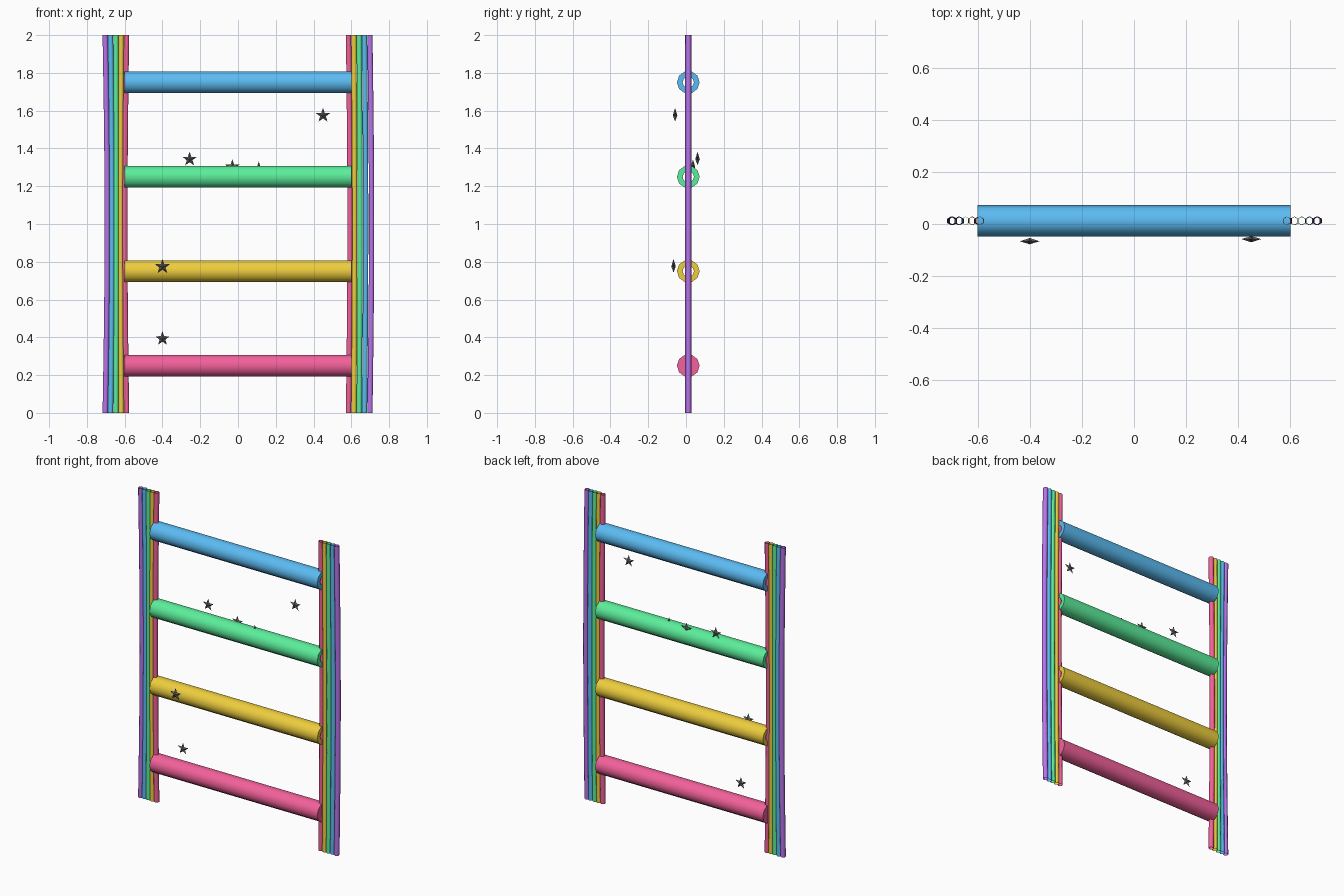
import bpy, bmesh, math
from mathutils import Vector

if "Cube" in bpy.data.objects:
    bpy.data.objects.remove(bpy.data.objects["Cube"])

CY = 0.012  # depth of the ladder's centre plane


def material(name, srgb):
    m = bpy.data.materials.new(name)
    m.diffuse_color = [c ** 2.2 for c in srgb] + [1]
    m.use_nodes = True
    m.node_tree.nodes["Principled BSDF"].inputs["Base Color"].default_value = m.diffuse_color
    return m


PINK = material("pink", (0.95, 0.38, 0.60))
YELLOW = material("yellow", (0.93, 0.80, 0.25))
GREEN = material("green", (0.36, 0.93, 0.60))
BLUE = material("blue", (0.36, 0.73, 0.95))
PURPLE = material("purple", (0.72, 0.45, 0.92))
DARK = material("dark_grey", (0.42, 0.42, 0.42))


def finish(name, bm, mat, smooth):
    bmesh.ops.recalc_face_normals(bm, faces=bm.faces)
    me = bpy.data.meshes.new(name)
    bm.to_mesh(me)
    bm.free()
    me.materials.append(mat)
    ob = bpy.data.objects.new(name, me)
    bpy.context.collection.objects.link(ob)
    if smooth:
        bpy.ops.object.select_all(action='DESELECT')
        ob.select_set(True)
        bpy.context.view_layer.objects.active = ob
        bpy.ops.object.shade_smooth_by_angle(angle=math.radians(61))
    return ob


def bridge(bm, a, b):
    for i in range(len(a)):
        j = (i + 1) % len(a)
        bm.faces.new((a[i], a[j], b[j], b[i]))


# Rungs: ten-sided bars, the upper three bored through
def rung(name, z, mat, bore, half=0.6, radius=0.06, n=10):
    bm = bmesh.new()

    def ring(x, r):
        return [bm.verts.new((x, CY + r * math.cos(2 * math.pi * i / n),
                              z + r * math.sin(2 * math.pi * i / n))) for i in range(n)]
    left, right = ring(-half, radius), ring(half, radius)
    bridge(bm, left, right)
    if bore:
        in_left, in_right = ring(-half, bore), ring(half, bore)
        bridge(bm, right, in_right)
        bridge(bm, in_right, in_left)
        bridge(bm, in_left, left)
    else:
        bm.faces.new(left)
        bm.faces.new(right)
    finish(name, bm, mat, True)


for k, (mat, bore) in enumerate([(PINK, 0), (YELLOW, 0.03), (GREEN, 0.03), (BLUE, 0.03)]):
    rung(f"rung_{k + 1}", 0.25 + 0.5 * k, mat, bore)


# Side rails: bundles of five gently bowed, open six-sided strands
def strand(name, x, bow, mat, radius=0.016, n=6, steps=12):
    bm = bmesh.new()
    prev = None
    for s in range(steps + 1):
        t = s / steps
        cx = x + bow * math.sin(math.pi * t)
        ring = [bm.verts.new((cx + radius * math.sin(2 * math.pi * i / n),
                              CY + radius * math.cos(2 * math.pi * i / n), 2 * t)) for i in range(n)]
        if prev:
            bridge(bm, prev, ring)
        prev = ring
    finish(name, bm, mat, True)


LEFT_BOW = (-0.009, -0.004, 0.002, 0.008, 0.011)
RIGHT_BOW = (0.008, 0.004, 0.004, 0.006, 0.009)
for k, mat in enumerate((PINK, YELLOW, GREEN, BLUE, PURPLE)):
    strand(f"left_rail_{mat.name}", -0.59 - 0.0283 * k, LEFT_BOW[k], mat)
    strand(f"right_rail_{mat.name}", 0.585 + 0.0283 * k, RIGHT_BOW[k], mat)


# Stars: faceted five-pointed double pyramids
def star(name, x, y, z, outer=0.04, inner=0.016, depth=0.012):
    bm = bmesh.new()
    c = Vector((x, y, z))
    rim = []
    for i in range(10):
        r, a = (inner if i % 2 else outer), math.pi / 2 + i * math.pi / 5
        rim.append(bm.verts.new(c + Vector((r * math.cos(a), 0, r * math.sin(a)))))
    for d in (-depth, depth):
        tip = bm.verts.new(c + Vector((0, d, 0)))
        for i in range(10):
            bm.faces.new((rim[i], rim[(i + 1) % 10], tip))
    finish(name, bm, DARK, False)


for k, p in enumerate([(-0.40, -0.066, 0.775), (-0.40, 0.01, 0.393), (0.45, -0.058, 1.575),
                       (-0.256, 0.061, 1.343), (-0.03, 0.037, 1.302), (0.11, 0.015, 1.29)]):
    star(f"star_{k + 1}", *p)
